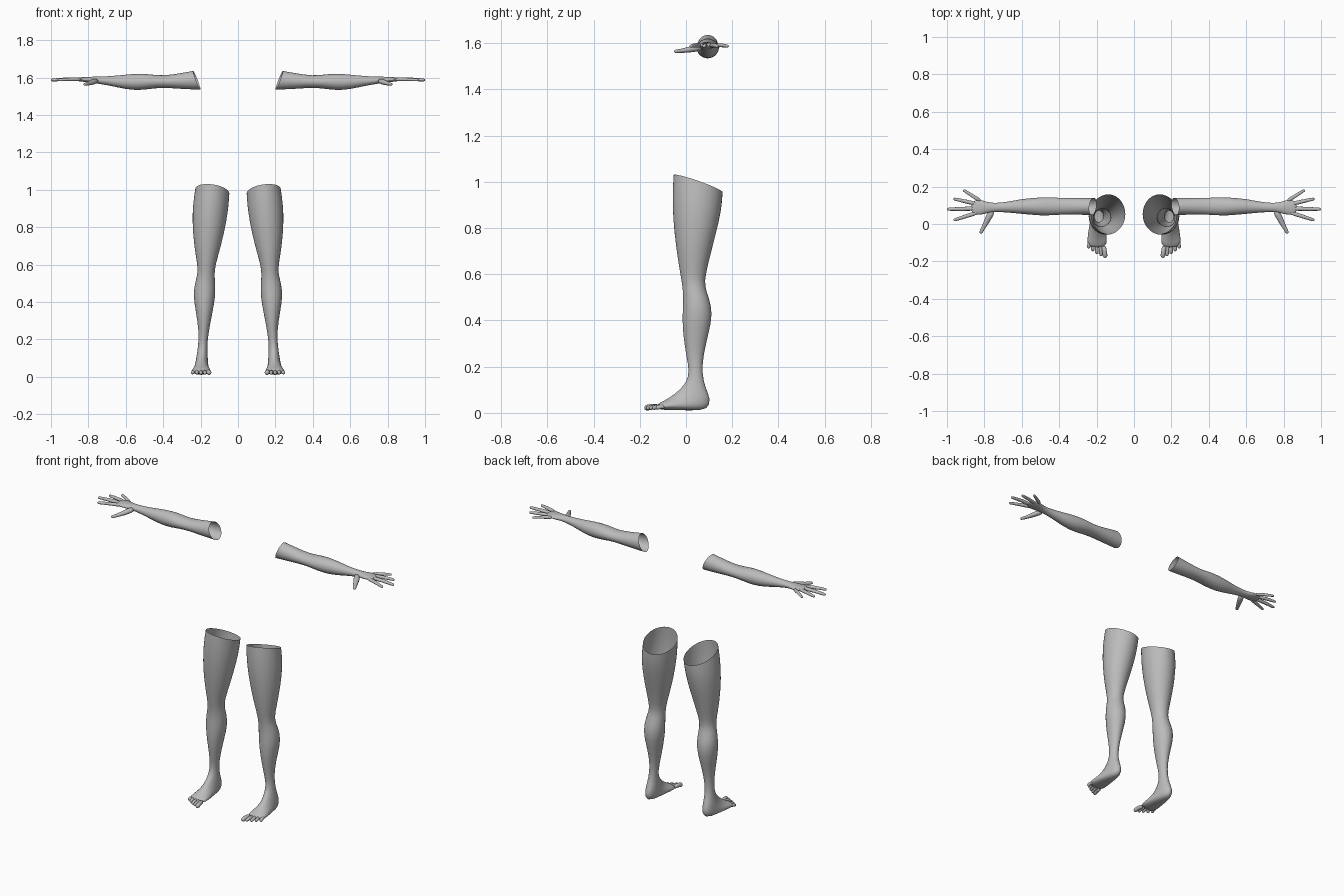
import bpy
import math
from mathutils import Vector

default_cube = bpy.data.objects.get("Cube")
if default_cube:
    bpy.data.objects.remove(default_cube)

skin = bpy.data.materials.new("plain_grey")
skin.use_nodes = True
grey = (0.5, 0.5, 0.5, 1)
skin.diffuse_color = grey
skin.node_tree.nodes["Principled BSDF"].inputs["Base Color"].default_value = grey


def loft(verts, faces, rings, sides, close_start=False, close_end=False):
    """Join elliptical rings, each given as centre and two half-axis vectors."""
    first = len(verts)
    for centre, across, along in rings:
        for i in range(sides):
            angle = math.tau * i / sides
            verts.append(centre + across * math.cos(angle) + along * math.sin(angle))
    for r in range(len(rings) - 1):
        low = first + r * sides
        for i in range(sides):
            j = (i + 1) % sides
            faces.append((low + i, low + j, low + sides + j, low + sides + i))
    if close_start:
        faces.append(tuple(reversed(range(first, first + sides))))
    if close_end:
        faces.append(tuple(range(len(verts) - sides, len(verts))))


def digit(verts, faces, points, radii, flatten=1.0):
    """A finger or toe: a round-tipped tube through the given points."""
    points = [Vector(p) for p in points]
    last = (points[-1] - points[-2]).normalized()
    # Rounded tip
    tip = points[-1]
    r = radii[-1]
    points[-1:] = [tip - last * r, tip - last * r * 0.3, tip]
    radii = list(radii[:-1]) + [r, r * 0.8, r * 0.35]
    rings = []
    for i, point in enumerate(points):
        ahead = points[min(i + 1, len(points) - 1)] - points[max(i - 1, 0)]
        side = ahead.cross(Vector((0, 0, 1))).normalized()
        up = side.cross(ahead).normalized()
        rings.append((point, side * radii[i], up * radii[i] * flatten))
    loft(verts, faces, rings, 10, True, True)


def make_part(name, verts, faces, sign):
    """Make one limb, mirrored across x when sign is negative."""
    mesh = bpy.data.meshes.new(name)
    coords = [(v.x * sign, v.y, v.z) for v in verts]
    mesh.from_pydata(coords, [], faces if sign > 0 else [f[::-1] for f in faces])
    mesh.materials.append(skin)
    mesh.shade_smooth()
    part = bpy.data.objects.new(name, mesh)
    bpy.context.collection.objects.link(part)
    smooth = part.modifiers.new("smooth_surface", "SUBSURF")
    smooth.levels = smooth.render_levels = 1


# Leg outline: front y, front z, back y, back z, inner x, outer x
leg_outline = [
    (-.055, 1.03, .16, .955, .045, .23),
    (-.06, .95, .157, .9, .048, .242),
    (-.058, .84, .143, .82, .06, .246),
    (-.042, .7, .11, .7, .09, .236),
    (-.025, .6, .086, .6, .12, .217),
    (-.016, .55, .08, .55, .126, .216),
    (-.012, .5, .1, .5, .121, .232),
    (-.016, .43, .117, .43, .12, .24),
    (-.015, .35, .1, .35, .135, .226),
    (0, .25, .075, .25, .155, .21),
    (.015, .18, .069, .17, .165, .212),
    (.002, .135, .084, .11, .163, .22),
    (-.02, .11, .108, .06, .16, .226),
    (-.04, .09, .098, .013, .158, .232),
    (-.07, .068, .03, .01, .152, .24),
    (-.1, .05, -.06, .012, .143, .252),
    (-.13, .036, -.122, .013, .147, .247),
]

leg_verts, leg_faces = [], []
leg_rings = []
for i, (fy, fz, by, bz, inner, outer) in enumerate(leg_outline):
    front, back = Vector((0, fy, fz)), Vector((0, by, bz))
    middle = (front + back) / 2 + Vector(((inner + outer) / 2, 0, 0))
    tilt = 0.012 if i == 0 else 0
    leg_rings.append((middle, (back - front) / 2, Vector(((inner - outer) / 2, 0, -tilt))))
loft(leg_verts, leg_faces, leg_rings, 20, close_end=True)

# Toes, from the big toe outwards
for i in range(5):
    t = i / 4
    base_x, tip_x = .162 + .076 * t, .153 + .09 * t
    base_y, tip_y = -.115 + .025 * t, -.18 + .05 * t ** 1.3
    r = .014 if i == 0 else .0105
    digit(leg_verts, leg_faces,
          [(base_x, base_y, .026), ((base_x + tip_x) / 2, (base_y + tip_y) / 2, .028),
           (tip_x, tip_y, .019)], (r, r * .9, r))

# Arm sections: x, y, z, half width, half height
arm_sections = [
    (.22, .094, 1.586, .047, .051),
    (.3, .095, 1.582, .046, .044),
    (.4, .095, 1.578, .045, .031),
    (.47, .094, 1.579, .051, .04),
    (.53, .094, 1.577, .047, .046),
    (.6, .094, 1.577, .041, .04),
    (.68, .09, 1.582, .028, .026),
    (.75, .088, 1.587, .023, .019),
    (.79, .088, 1.589, .031, .016),
    (.825, .09, 1.59, .043, .013),
    (.855, .088, 1.591, .038, .01),
    (.87, .085, 1.591, .025, .006),
]

arm_verts, arm_faces = [], []
arm_rings = []
for i, (x, y, z, wide, high) in enumerate(arm_sections):
    slant = .02 if i == 0 else 0
    arm_rings.append((Vector((x, y, z)), Vector((-slant / 4, wide, 0)), Vector((slant, 0, high))))
loft(arm_verts, arm_faces, arm_rings, 16, close_end=True)

# Fingers: base x, base y, tip x, tip y, radius
fingers = [
    (.815, .12, .913, .182, .01),
    (.83, .105, .965, .135, .011),
    (.835, .083, 1, .079, .0115),
    (.825, .065, .965, .02, .011),
]
for bx, by, tx, ty, r in fingers:
    middle = ((bx + tx) / 2, (by + ty) / 2, 1.592)
    digit(arm_verts, arm_faces, [(bx, by, 1.59), middle, (tx, ty, 1.587)],
          (r * 1.15, r, r * .8), .9)

# Thumb
digit(arm_verts, arm_faces,
      [(.755, .075, 1.585), (.78, .03, 1.575), (.8, -.01, 1.568), (.822, -.05, 1.564)],
      (.019, .018, .012, .01), .85)

for side, sign in (("left", 1), ("right", -1)):
    make_part(side + "_leg", leg_verts, leg_faces, sign)
    make_part(side + "_arm", arm_verts, arm_faces, sign)
